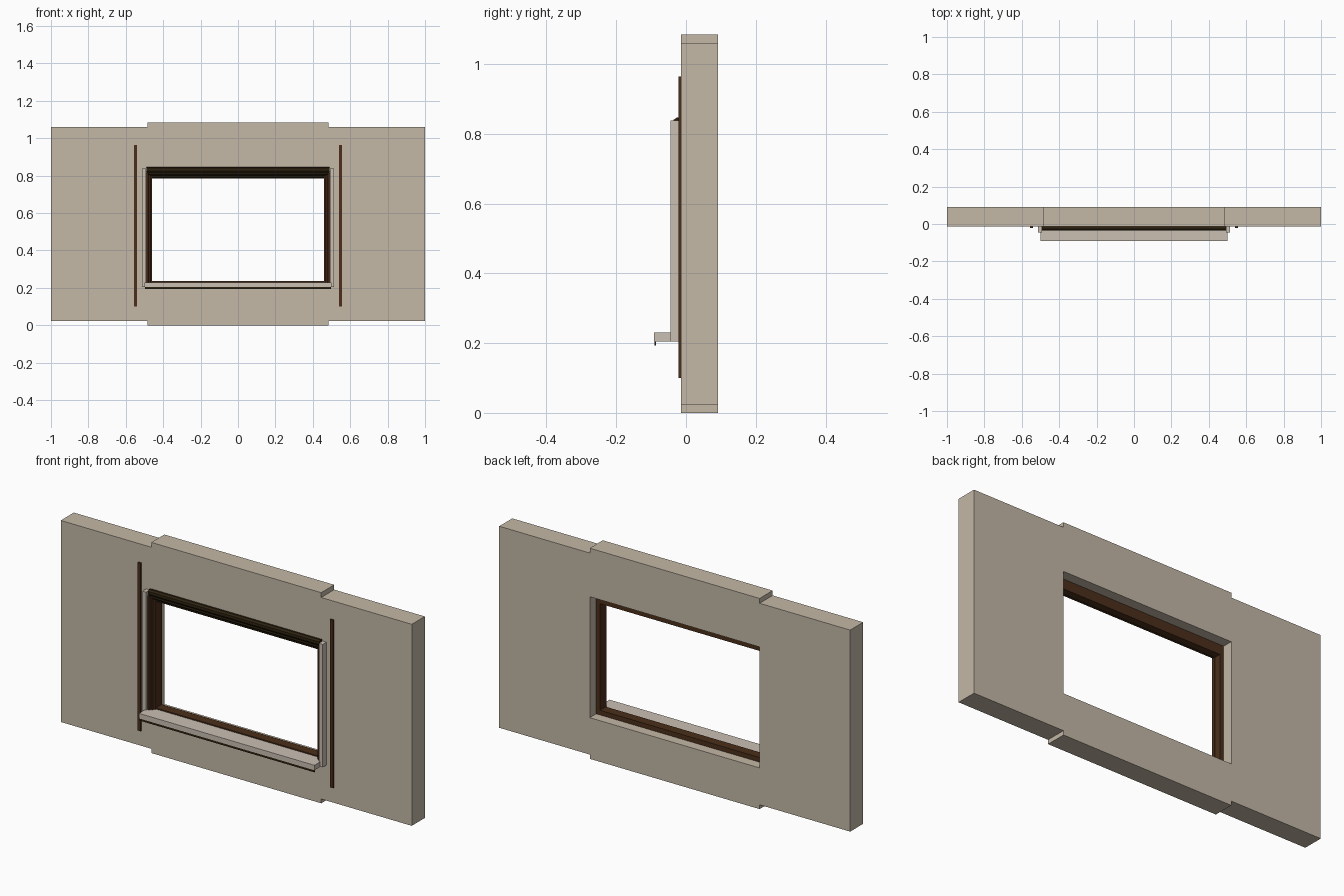
import bpy, bmesh
from mathutils import Vector

cube = bpy.data.objects.get("Cube")
if cube:
    bpy.data.objects.remove(cube, do_unlink=True)


def material(name, rgb):
    m = bpy.data.materials.new(name)
    m.use_nodes = True
    m.diffuse_color = (*rgb, 1)
    bsdf = m.node_tree.nodes["Principled BSDF"]
    bsdf.inputs["Base Color"].default_value = (*rgb, 1)
    bsdf.inputs["Roughness"].default_value = 0.8
    return m


WALL = material("wall_plaster", (0.55, 0.48, 0.385))
STONE = material("pale_trim", (0.59, 0.52, 0.45))
BROWN = material("brown_wood", (0.07, 0.028, 0.011))
DARK = material("dark_olive_wood", (0.026, 0.016, 0.005))


def prism(name, loops, axis, start, end, mat):
    """Fill closed loops (outline, then holes) and extrude them along an axis."""
    place = {"x": lambda a, b: (start, a, b),
             "y": lambda a, b: (a, start, b),
             "z": lambda a, b: (a, b, start)}[axis]
    bm = bmesh.new()
    for loop in loops:
        vs = [bm.verts.new(place(a, b)) for a, b in loop]
        for i, v in enumerate(vs):
            bm.edges.new((vs[i - 1], v))
    bmesh.ops.triangle_fill(bm, edges=bm.edges[:], use_beauty=True)
    ext = bmesh.ops.extrude_face_region(bm, geom=bm.faces[:])
    offset = Vector([end - start if c == axis else 0 for c in "xyz"])
    bmesh.ops.translate(bm, vec=offset,
                        verts=[g for g in ext["geom"] if isinstance(g, bmesh.types.BMVert)])
    bmesh.ops.dissolve_limit(bm, angle_limit=0.01, verts=bm.verts[:], edges=bm.edges[:])
    bmesh.ops.recalc_face_normals(bm, faces=bm.faces[:])
    me = bpy.data.meshes.new(name)
    bm.to_mesh(me)
    bm.free()
    me.materials.append(mat)
    ob = bpy.data.objects.new(name, me)
    bpy.context.collection.objects.link(ob)
    return ob


def rect(a0, a1, b0, b1):
    return [(a0, b0), (a1, b0), (a1, b1), (a0, b1)]


def box(name, x, y, z, mat):
    return prism(name, [rect(*x, *z)], "y", *y, mat)


FRONT, BACK = -0.014, 0.092
HALF = 0.484          # half width of the opening and the raised middle

# Wall panel with taller middle and window opening
right_half = [(HALF, 0), (HALF, 0.022), (1, 0.022), (1, 1.06), (HALF, 1.06), (HALF, 1.085)]
outline = right_half + [(-x, z) for x, z in reversed(right_half)]
prism("wall_panel", [outline, rect(-HALF, HALF, 0.212, 0.835)], "y", FRONT, BACK, WALL)

# Inner window frame
prism("inner_frame", [rect(-HALF, HALF, 0.212, 0.835), rect(-0.462, 0.462, 0.236, 0.785)],
      "y", -0.008, 0.04, BROWN)

# Head moulding across the top
head = [(0.005, 0.834), (FRONT, 0.836), (FRONT, 0.846), (-0.026, 0.847), (-0.036, 0.84),
        (-0.036, 0.826), (-0.03, 0.818), (-0.03, 0.808), (-0.022, 0.801),
        (-0.014, 0.799), (-0.014, 0.79), (0.005, 0.784)]
prism("head_moulding", [head], "x", -0.488, 0.488, DARK)

# Side mouldings, casings and strips, mirrored
jamb = [(0.483, 0.005), (0.483, -0.014), (0.492, -0.014), (0.492, -0.034), (0.482, -0.036),
        (0.478, -0.026), (0.471, -0.026), (0.467, -0.015), (0.461, -0.012), (0.461, 0.005)]
for side, s in (("left", 1), ("right", -1)):
    prism(f"{side}_jamb_moulding", [[(s * x, y) for x, y in jamb]], "z", 0.225, 0.815, BROWN)
    box(f"{side}_casing", (s * 0.492, s * 0.514), (-0.045, FRONT), (0.205, 0.838), STONE)
    box(f"{side}_wall_strip", (s * 0.539, s * 0.557), (-0.022, FRONT), (0.1, 0.965), BROWN)

# Projecting sill and drip edge
box("sill", (-0.5, 0.5), (-0.092, -0.008), (0.204, 0.23), STONE)
box("sill_drip", (-0.498, 0.498), (-0.091, -0.086), (0.193, 0.204), DARK)
